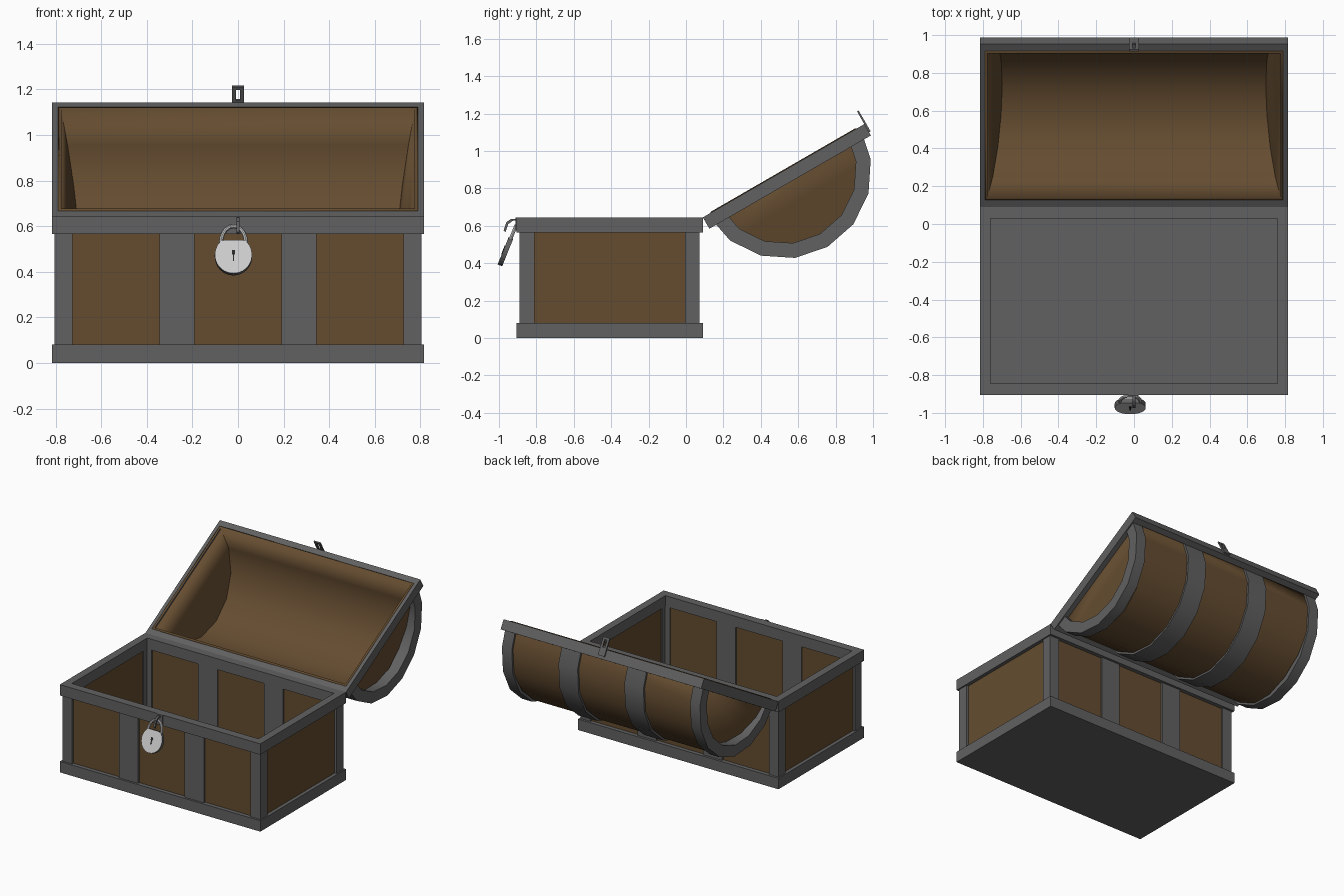
import bpy, bmesh
from math import sin, cos, pi, radians

if "Cube" in bpy.data.objects:
    bpy.data.objects.remove(bpy.data.objects["Cube"], do_unlink=True)


def material(name, rgb):
    m = bpy.data.materials.new(name)
    m.use_nodes = True
    m.diffuse_color = (*rgb, 1)
    m.node_tree.nodes["Principled BSDF"].inputs["Base Color"].default_value = (*rgb, 1)
    return m


IRON = material("dark iron", (0.12, 0.12, 0.12))
WOOD = material("brown wood", (0.13, 0.073, 0.03))
SILVER = material("silver", (0.6, 0.6, 0.6))
BLACK = material("keyhole black", (0.02, 0.02, 0.02))


def finish(name, bm, mat, lid=False, smooth=False):
    bmesh.ops.recalc_face_normals(bm, faces=bm.faces)
    me = bpy.data.meshes.new(name)
    bm.to_mesh(me)
    bm.free()
    me.materials.append(mat)
    ob = bpy.data.objects.new(name, me)
    bpy.context.collection.objects.link(ob)
    if lid:  # lid space: y runs from the hinge, -z goes outward
        ob.location = (0, 0.09, 0.645)
        ob.rotation_euler.x = radians(30)
    if smooth:
        bpy.ops.object.select_all(action='DESELECT')
        ob.select_set(True)
        bpy.context.view_layer.objects.active = ob
        bpy.ops.object.shade_smooth_by_angle(angle=radians(32))
    return ob


def boxes(name, spans, mat, lid=False):
    bm = bmesh.new()
    for span in spans:
        vs = bmesh.ops.create_cube(bm, size=1)["verts"]
        for v in vs:
            for k, (a, b) in enumerate(span):
                v.co[k] = (a + b) / 2 + v.co[k] * (b - a)
    return finish(name, bm, mat, lid)


def loft(name, sections, mat, closed=False, lid=False, smooth=False):
    bm = bmesh.new()
    rings = [[bm.verts.new(p) for p in s] for s in sections]
    n = len(rings[0])
    pairs = list(zip(rings, rings[1:]))
    if closed:
        pairs.append((rings[-1], rings[0]))
    else:
        bm.faces.new(rings[0])
        bm.faces.new(rings[-1])
    for a, b in pairs:
        for i in range(n):
            j = (i + 1) % n
            bm.faces.new((a[i], a[j], b[j], b[i]))
    return finish(name, bm, mat, lid, smooth)


def frame(name, x, y0, y1, z0, z1, wx, wy, lid=False):
    sections = []
    for sx, y, inward in ((-1, y0, 1), (1, y0, 1), (1, y1, -1), (-1, y1, -1)):
        xo, xi, yi = sx * x, sx * (x - wx), y + inward * wy
        sections.append([(xo, y, z0), (xi, yi, z0), (xi, yi, z1), (xo, y, z1)])
    return loft(name, sections, IRON, True, lid)


# Chest body: base, rim, wooden walls
X, YF, YB = 0.815, -0.905, 0.09
boxes("base", [((-X, X), (YF, YB), (0, 0.08))], IRON)
frame("body_rim", X, YF, YB, 0.565, 0.645, 0.056, 0.06)
Z = (0.07, 0.58)
boxes("front_and_back_walls", [((-0.78, 0.78), (y, y + 0.018), Z)
                               for y in (YF + 0.03, YB - 0.048)], WOOD)
boxes("side_walls", [((x - 0.009, x + 0.009), (YF + 0.04, YB - 0.04), Z)
                     for x in (-0.78, 0.78)], WOOD)

# Corner posts and straps of the body
FRONT, BACK = (-0.89, -0.848), (0.031, 0.073)
for side, sx in (("right", -1), ("left", 1)):
    span = lambda a, b: tuple(sorted((sx * a, sx * b)))
    for end, yy, ys in (("front", FRONT, (-0.89, -0.81)), ("back", BACK, (-0.005, 0.073))):
        boxes(f"{end}_{side}_post", [(span(0.725, 0.805), yy, Z),
                                     (span(0.763, 0.805), ys, Z)], IRON)
        boxes(f"{end}_{side}_strap", [(span(0.19, 0.345), yy, Z)], IRON)

# Lid: rim and hollow half-round wooden shell with leaning ends
frame("lid_rim", X, 0, 0.997, -0.07, 0, 0.04, 0.042, True)
MID, LEAN = 0.4985, 0.18
ARC = [pi * i / 8 for i in range(9)]


def on_arc(x, r, a):
    return (x, MID - r * cos(a), -r * sin(a))


bm = bmesh.new()
R = 0.455
edges = [[bm.verts.new(on_arc(s * (0.79 - LEAN * R * sin(a)), R, a)) for a in ARC]
         for s in (-1, 1)]
for i in range(8):
    bm.faces.new((edges[0][i], edges[1][i], edges[1][i + 1], edges[0][i + 1]))
for e in edges:
    bm.faces.new(e)
shell = finish("lid_shell", bm, WOOD, True, True)
solid = shell.modifiers.new("thickness", 'SOLIDIFY')
solid.thickness = 0.018
solid.offset = -1

# Lid straps: two plain bands and two end hoops
for side, s in (("right", -1), ("left", 1)):
    loft(f"lid_{side}_strap",
         [[on_arc(s * x, r, a) for x, r in ((0.19, 0.445), (0.345, 0.445),
                                            (0.345, 0.47), (0.19, 0.47))] for a in ARC],
         IRON, lid=True, smooth=True)
    hoop = []
    for a in ARC:
        inner = max(0.726, 0.785 - LEAN * 0.42 * sin(a))
        hoop.append([on_arc(s * x, r, a) for x, r in (
            (0.805, 0.47), (0.805, 0.39), (inner, 0.39),
            (inner, 0.45), (0.725, 0.45), (0.725, 0.47))])
    loft(f"lid_{side}_hoop", hoop, IRON, lid=True, smooth=True)

# Slotted hasp on the lid
HY = (0.997, 1.007)
boxes("hasp", [((-0.026, -0.009), HY, (-0.05, 0.078)), ((0.009, 0.026), HY, (-0.05, 0.078)),
               ((-0.009, 0.009), HY, (-0.05, 0.01)), ((-0.009, 0.009), HY, (0.062, 0.078))],
      IRON, True)

# Staple on the body front
boxes("staple_plate", [((-0.028, 0.025), (-0.911, -0.9), (0.575, 0.645))], IRON)
path = ((-0.9, 0.637), (-0.935, 0.637), (-0.96, 0.62), (-0.975, 0.575))
loft("staple", [[(x, y + d, z - d) for x, d in ((-0.007, 0), (0.007, 0), (0.007, 0.01),
                                                (-0.007, 0.01))] for y, z in path], IRON)


# Padlock, hanging at a slant
def hang(ob):
    ob.location = (-0.02, -0.962, 0.47)
    ob.rotation_euler.x = radians(-22)


turn = [2 * pi * i / 24 for i in range(24)]
body = loft("padlock_body", [[(0.082 * sin(t), y, min(0.088 * cos(t), 0.07)) for t in turn]
                             for y in (-0.013, 0.013)], SILVER)
body.data.materials.append(IRON)
for p in body.data.polygons:
    p.material_index = int(abs(p.normal.y) < 0.5)
hang(body)

shackle = []
for i in range(11):
    a = pi * i / 10
    shackle.append([((0.055 + 0.009 * cos(t)) * cos(a), 0.009 * sin(t),
                     0.06 + (0.08 + 0.009 * cos(t)) * sin(a))
                    for t in [pi * k / 4 for k in range(8)]])
hang(loft("padlock_shackle", shackle, SILVER, smooth=True))

hang(boxes("keyhole", [((-0.007, 0.007), (-0.016, -0.012), (0.0, 0.02)),
                       ((-0.003, 0.003), (-0.016, -0.012), (-0.03, 0.0))], BLACK))
